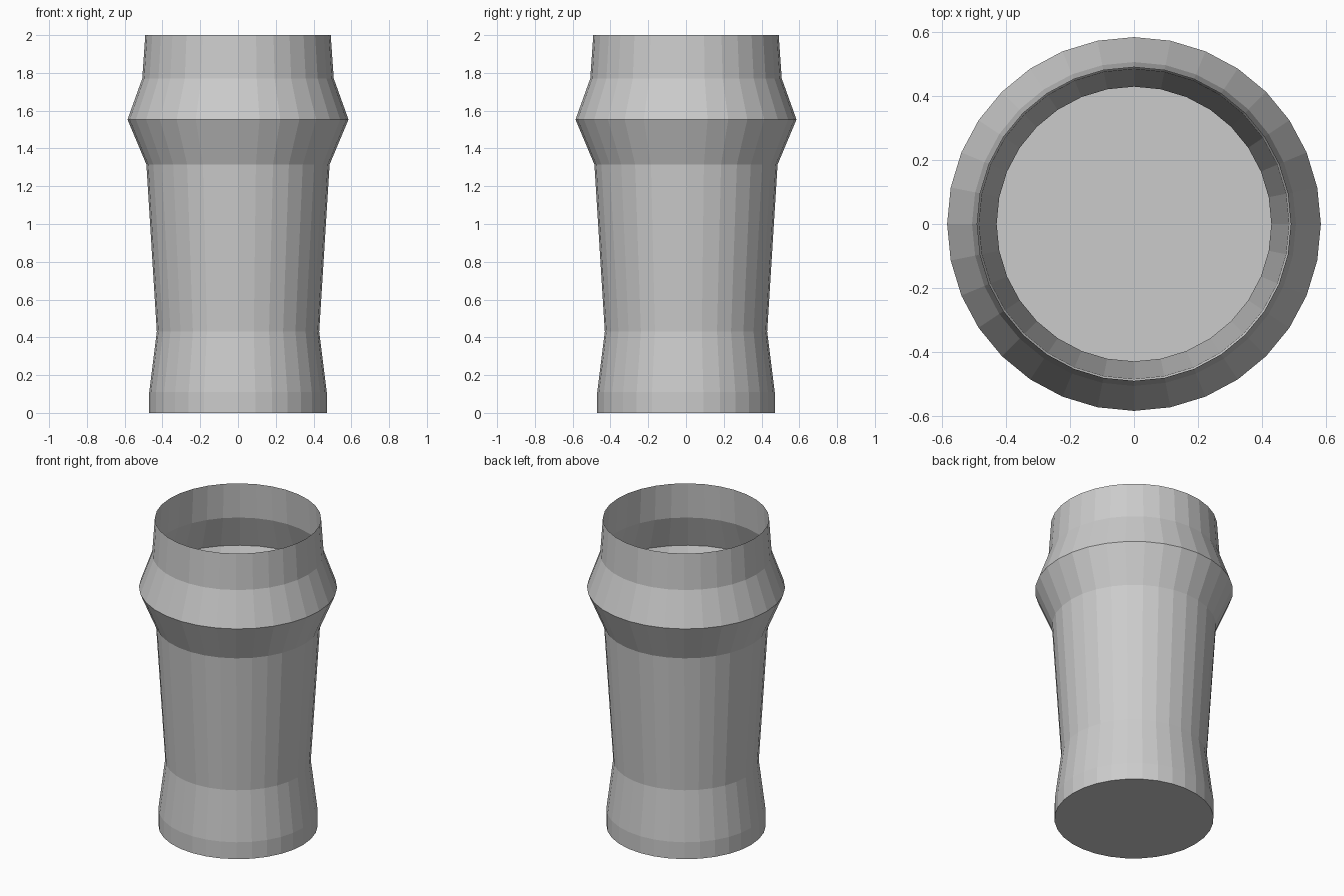
import bpy, bmesh, math

if "Cube" in bpy.data.objects:
    bpy.data.objects.remove(bpy.data.objects["Cube"])

SIDES = 32
# (radius, height) from base to open rim
PROFILE = [(0.47, 0.0), (0.47, 0.11), (0.43, 0.43), (0.485, 1.315),
           (0.585, 1.553), (0.507, 1.77), (0.491, 2.0)]

bm = bmesh.new()

# Stacked rings of the thin vessel wall
rings = [[bm.verts.new((r * math.cos(2 * math.pi * i / SIDES),
                        r * math.sin(2 * math.pi * i / SIDES), z))
          for i in range(SIDES)] for r, z in PROFILE]
for low, high in zip(rings, rings[1:]):
    for i in range(SIDES):
        j = (i + 1) % SIDES
        bm.faces.new((low[i], low[j], high[j], high[i]))

# Closed base, open top
bm.faces.new(rings[0][::-1])

mesh = bpy.data.meshes.new("vessel_body")
bm.to_mesh(mesh)
bm.free()
bpy.context.collection.objects.link(bpy.data.objects.new("vessel_body", mesh))
